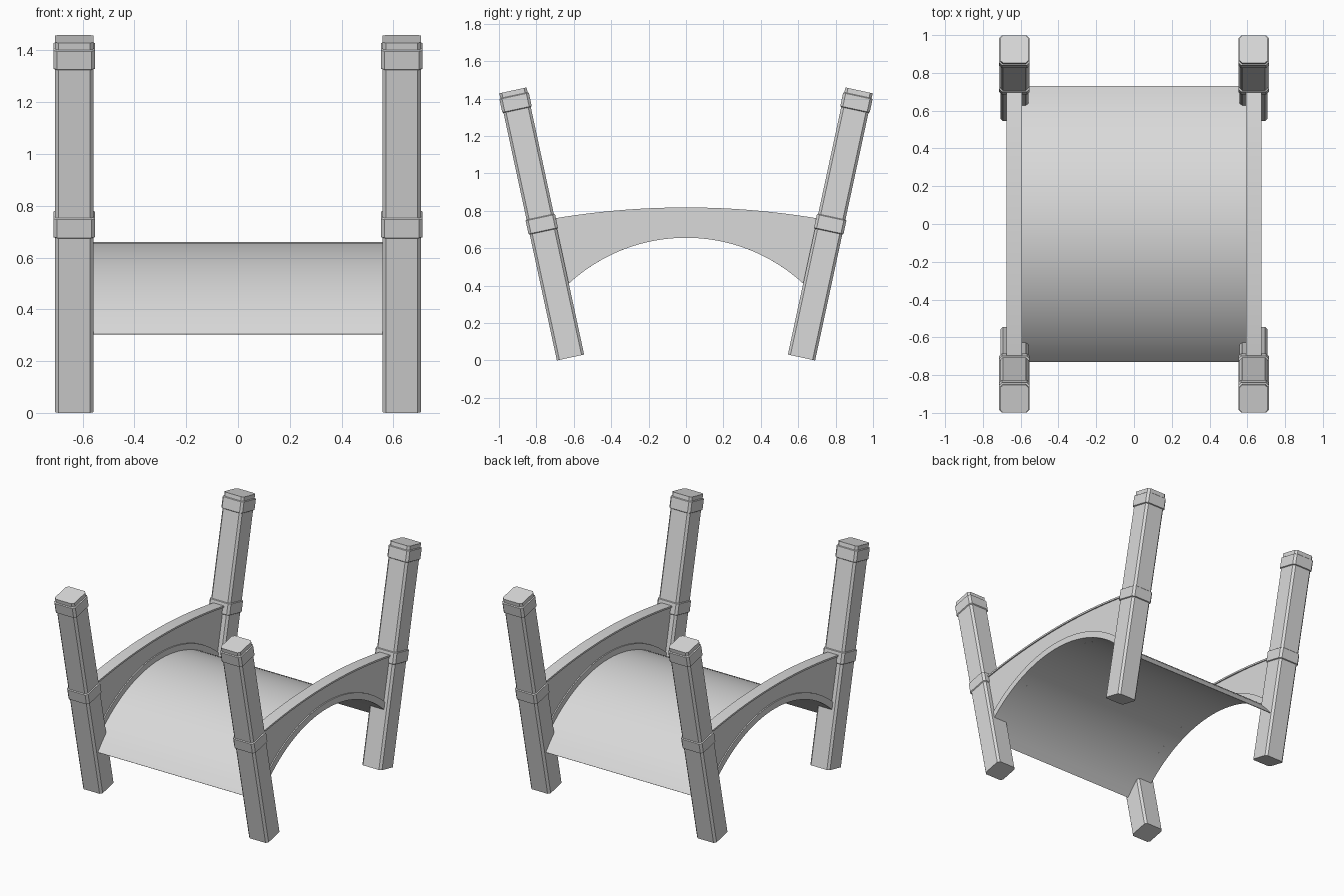
import bpy, bmesh, math
from mathutils import Matrix

cube = bpy.data.objects.get("Cube")
if cube:
    bpy.data.objects.remove(cube, do_unlink=True)

GREY = (0.7, 0.7, 0.7, 1)
grey = bpy.data.materials.new("plain grey")
grey.use_nodes = True
grey.diffuse_color = GREY
grey.node_tree.nodes["Principled BSDF"].inputs["Base Color"].default_value = GREY


def make_object(name, bm, smooth):
    bmesh.ops.recalc_face_normals(bm, faces=bm.faces[:])
    mesh = bpy.data.meshes.new(name)
    bm.to_mesh(mesh)
    bm.free()
    mesh.materials.append(grey)
    obj = bpy.data.objects.new(name, mesh)
    bpy.context.collection.objects.link(obj)
    if smooth:
        bpy.ops.object.select_all(action="DESELECT")
        obj.select_set(True)
        bpy.context.view_layer.objects.active = obj
        bpy.ops.object.shade_smooth_by_angle(angle=math.radians(30))
    return obj


def skin(bm, rings):
    """Join closed rings of points and cap both ends."""
    loops = [[bm.verts.new(p) for p in ring] for ring in rings]
    n = len(loops[0])
    for a, b in zip(loops, loops[1:]):
        for i in range(n):
            j = (i + 1) % n
            bm.faces.new((a[i], a[j], b[j], b[i]))
    bm.faces.new(loops[0])
    bm.faces.new(loops[-1])


# Legs: chamfered square posts with two raised collars, leaning outward
LENGTH, LEAN = 1.461, math.radians(12.16)
BODY, COLLAR = 0.0745, 0.0805


def chamfered_square(half, z, cut=0.014):
    k = half - cut
    return [(half, -k, z), (half, k, z), (k, half, z), (-k, half, z),
            (-half, k, z), (-half, -k, z), (-k, -half, z), (k, -half, z)]


def make_leg(name, side, end):
    stations = [(0, BODY)]
    for low in (0.693, 1.358):
        high = low + 0.072
        stations += [(low - 0.004, BODY), (low, COLLAR),
                     (high, COLLAR), (high + 0.004, BODY)]
    stations.append((LENGTH, BODY))
    bm = bmesh.new()
    skin(bm, [chamfered_square(h, z) for z, h in stations])
    place = (Matrix.Translation((side * 0.633, end * 0.6175, 0.0157))
             @ Matrix.Rotation(-end * LEAN, 4, "X"))
    bm.transform(place)
    make_object(name, bm, False)


for side, side_name in ((1, "left"), (-1, "right")):
    for end, end_name in ((-1, "front"), (1, "back")):
        make_leg(f"{end_name}_{side_name}_leg", side, end)


# Arched parts: bands between two curves, extruded across x
def circle(radius):
    return lambda y: -0.268 + math.sqrt(radius ** 2 - y ** 2)


def crown(y):
    return 0.818 - 0.118 * y * y


def make_band(name, x0, x1, top, bottom, top_reach, bottom_reach, steps=32):
    bm = bmesh.new()
    rings = []
    for i in range(steps + 1):
        t = 2 * i / steps - 1
        yt, yb = t * top_reach, t * bottom_reach
        rings.append([(x0, yt, top(yt)), (x1, yt, top(yt)),
                      (x1, yb, bottom(yb)), (x0, yb, bottom(yb))])
    skin(bm, rings)
    make_object(name, bm, True)


for side, side_name in ((1, "left"), (-1, "right")):
    # Web, with a moulding along the arch and a lip along the crown
    make_band(f"{side_name}_side_panel", side * 0.602, side * 0.667,
              crown, circle(0.945), 0.77, 0.69)
    make_band(f"{side_name}_arch_moulding", side * 0.594, side * 0.675,
              circle(0.968), circle(0.924), 0.69, 0.68)
    make_band(f"{side_name}_top_lip", side * 0.594, side * 0.675,
              crown, lambda y: crown(y) - 0.012, 0.765, 0.765)

# Curved sheet spanning the two side panels
make_band("arched_sheet", -0.6, 0.6, circle(0.928), circle(0.924), 0.73, 0.727)
